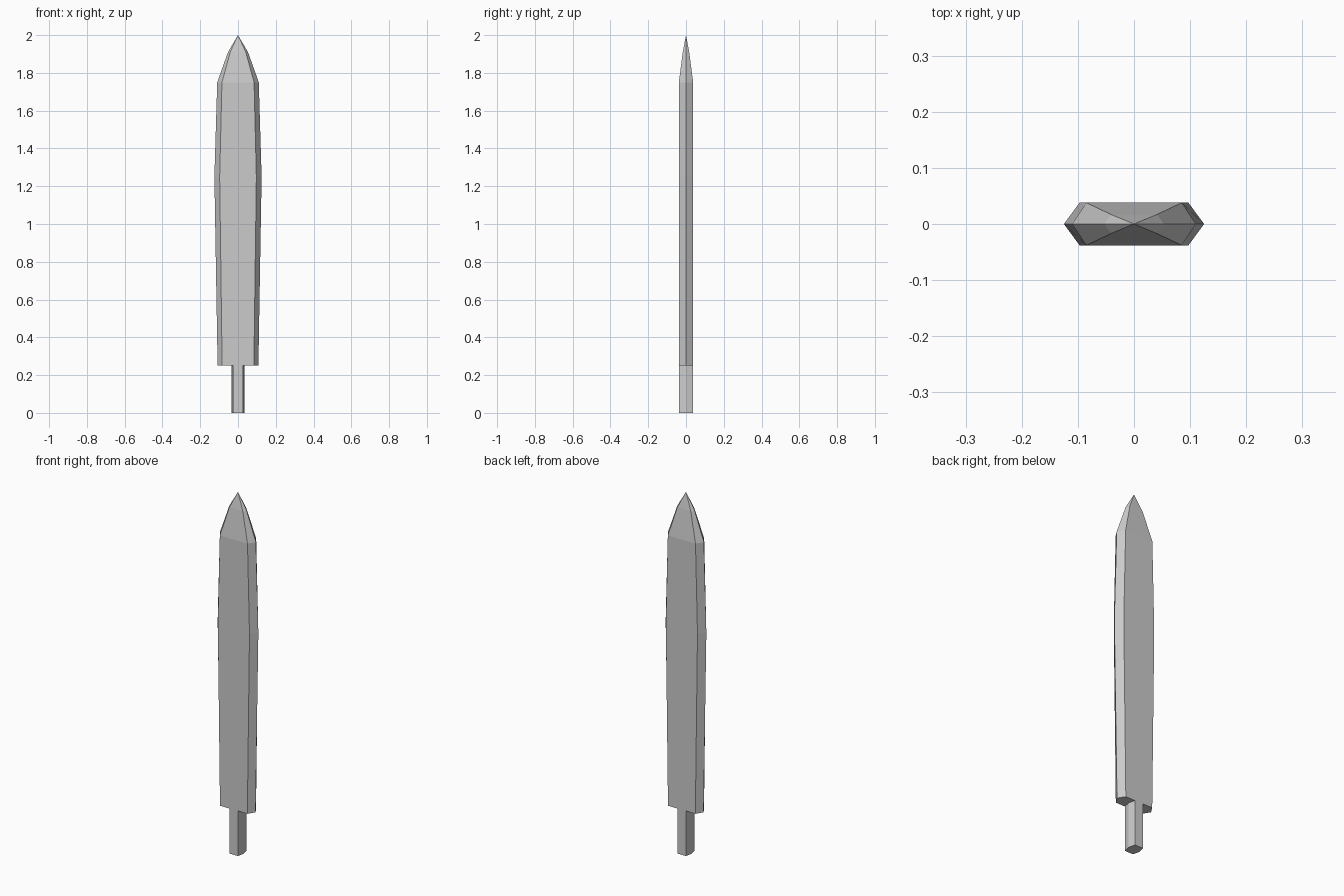
import bpy, bmesh

if "Cube" in bpy.data.objects:
    bpy.data.objects.remove(bpy.data.objects["Cube"])

steel = bpy.data.materials.new("grey steel")
steel.diffuse_color = (0.6, 0.6, 0.6, 1)
steel.use_nodes = True
steel.node_tree.nodes["Principled BSDF"].inputs["Base Color"].default_value = steel.diffuse_color


def hex_loft(name, sections, tip=None):
    """Loft six-sided sections (z, edge half width, flat half width, half depth)."""
    bm = bmesh.new()
    rings = []
    for z, edge, flat, depth in sections:
        pts = [(-edge, 0), (-flat, -depth), (flat, -depth),
               (edge, 0), (flat, depth), (-flat, depth)]
        rings.append([bm.verts.new((x, y, z)) for x, y in pts])
    for low, high in zip(rings, rings[1:]):
        for i in range(6):
            j = (i + 1) % 6
            bm.faces.new((low[i], low[j], high[j], high[i]))
    bm.faces.new(rings[0][::-1])
    if tip is None:
        bm.faces.new(rings[-1])
    else:
        point = bm.verts.new((0, 0, tip))
        for i in range(6):
            bm.faces.new((rings[-1][i], rings[-1][(i + 1) % 6], point))
    bmesh.ops.recalc_face_normals(bm, faces=bm.faces)
    mesh = bpy.data.meshes.new(name)
    bm.to_mesh(mesh)
    bm.free()
    mesh.materials.append(steel)
    obj = bpy.data.objects.new(name, mesh)
    bpy.context.collection.objects.link(obj)
    return obj


# Bevelled blade, widest past the middle, tapering to a point
hex_loft("blade", [
    (0.25, 0.108, 0.084, 0.038),
    (1.25, 0.125, 0.097, 0.038),
    (1.75, 0.110, 0.085, 0.038),
    (1.91, 0.053, 0.041, 0.017),
], tip=2.0)

# Narrow tang below the blade
hex_loft("tang", [
    (0.0, 0.034, 0.026, 0.038),
    (0.25, 0.034, 0.026, 0.038),
])
